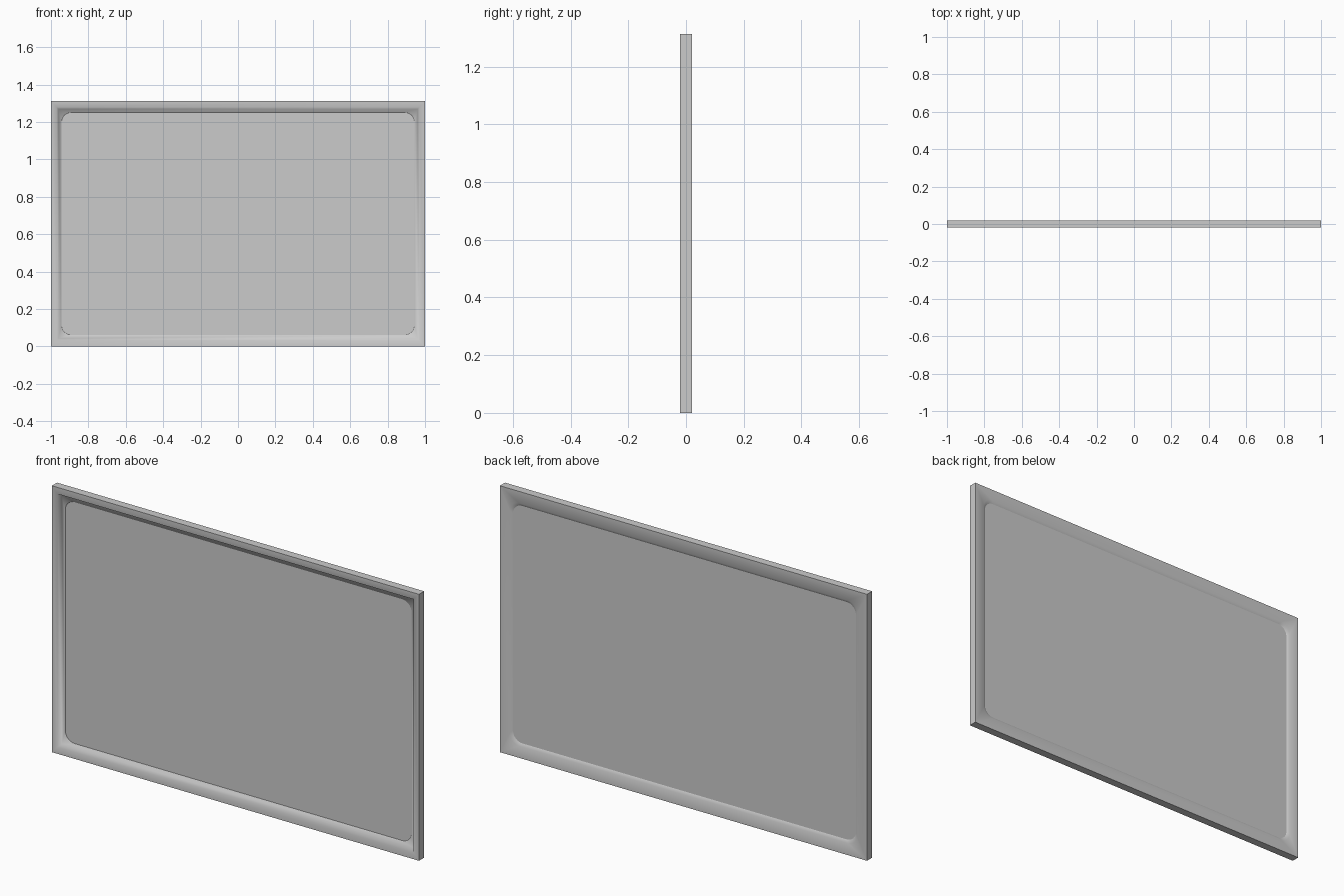
import bpy, bmesh, math

if "Cube" in bpy.data.objects:
    bpy.data.objects.remove(bpy.data.objects["Cube"])

HALF_W, HALF_H = 1.0, 0.656   # outer half sizes, depth is 0.04


def rect_loop(bm, inset, y, radius=0.0, steps=8):
    """Rounded rectangle of vertices in the XZ plane."""
    w, h = HALF_W - inset, HALF_H - inset * 1.08
    loop = []
    for i, (sx, sz) in enumerate([(1, 1), (-1, 1), (-1, -1), (1, -1)]):
        for k in range(steps + 1):
            a = math.pi / 2 * (i + k / steps)
            loop.append(bm.verts.new((sx * (w - radius) + radius * math.cos(a), y,
                                      HALF_H + sz * (h - radius) + radius * math.sin(a))))
    return loop


def loft(name, sections, closed, smooth):
    """Skin a run of rectangle sections; closed rings or capped slabs."""
    bm = bmesh.new()
    loops = [rect_loop(bm, *s) for s in sections]
    pairs = list(zip(loops, loops[1:]))
    if closed:
        pairs.append((loops[-1], loops[0]))
    else:
        bm.faces.new(loops[0])
        bm.faces.new(loops[-1])
    for a, b in pairs:
        n = len(a)
        for i in range(n):
            j = (i + 1) % n
            bm.faces.new((a[i], a[j], b[j], b[i]))
    bmesh.ops.remove_doubles(bm, verts=bm.verts, dist=1e-5)
    bmesh.ops.recalc_face_normals(bm, faces=bm.faces)
    mesh = bpy.data.meshes.new(name)
    bm.to_mesh(mesh)
    bm.free()
    ob = bpy.data.objects.new(name, mesh)
    bpy.context.collection.objects.link(ob)
    bpy.context.view_layer.objects.active = ob
    ob.select_set(True)
    bpy.ops.object.shade_smooth_by_angle(angle=math.radians(smooth))
    ob.select_set(False)
    return ob


# Frame: square recess on the front, rounded opening on the back
loft("frame", [
    (0.0, -0.02),
    (0.030, -0.02),
    (0.040, 0.0),
    (0.055, 0.0, 0.05),
    (0.057, 0.004, 0.05),
    (0.066, 0.012, 0.05),
    (0.054, 0.02, 0.05),
    (0.0, 0.02),
], True, 70)

# Panel: thin rounded sheet held in the frame
loft("panel", [(0.057, 0.004, 0.05), (0.066, 0.012, 0.05)], False, 30)
